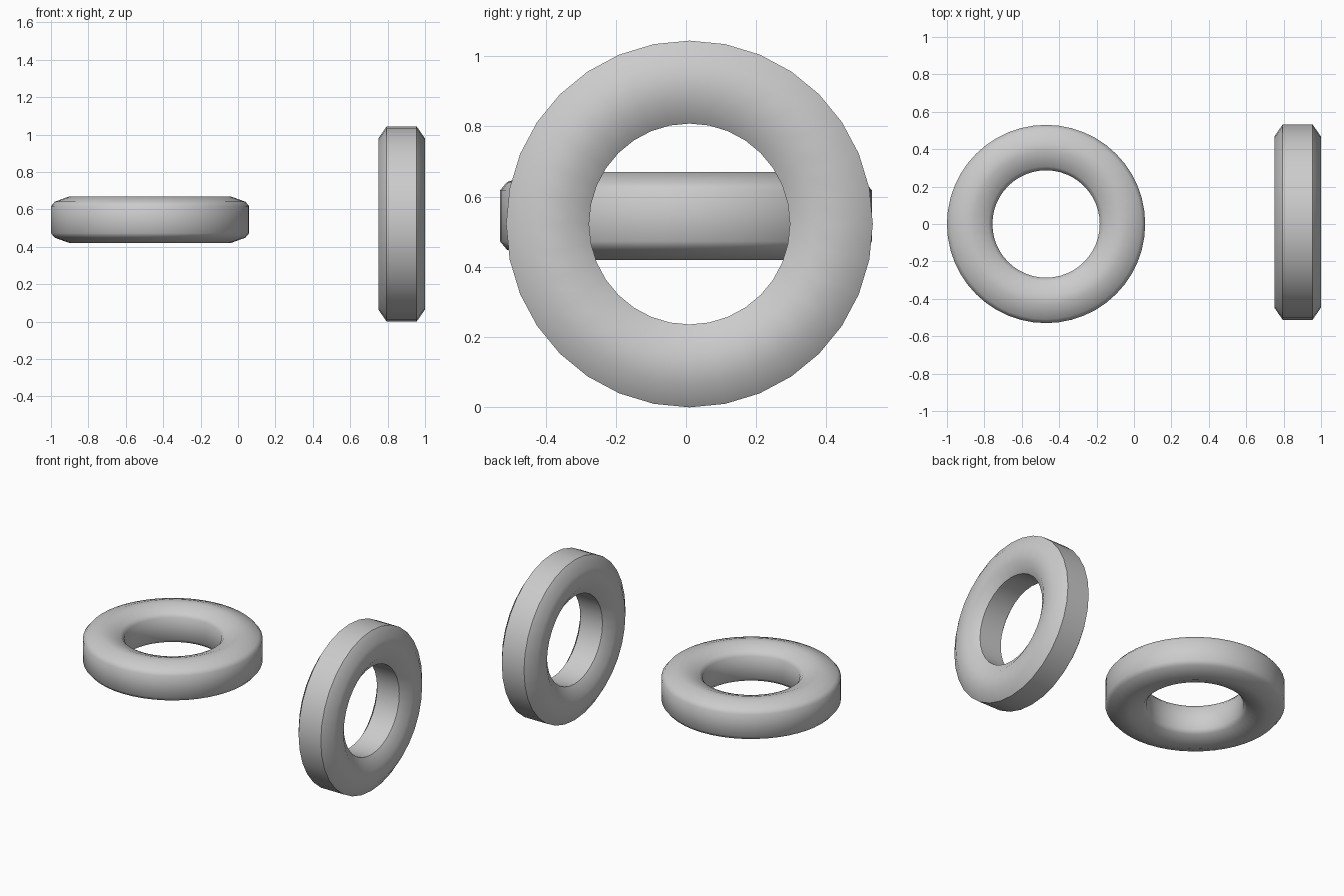
import bpy, bmesh, math
from mathutils import Matrix

if "Cube" in bpy.data.objects:
    bpy.data.objects.remove(bpy.data.objects["Cube"])


def ring(name, inner, outer, quarter, segments, location, turn, angle):
    """Lathe a mirrored ring section; quarter = (inset, half width) pairs."""
    outside = [(outer - d, h) for d, h in quarter]
    inside = [(inner + d, h) for d, h in reversed(quarter)]
    top = outside + inside
    profile = top + [(r, -h) for r, h in reversed(top)]

    bm = bmesh.new()
    loops = []
    for i in range(segments):
        a = 2 * math.pi * i / segments
        loops.append([bm.verts.new((r * math.cos(a), r * math.sin(a), h)) for r, h in profile])
    n = len(profile)
    for i in range(segments):
        p, q = loops[i], loops[(i + 1) % segments]
        for j in range(n):
            k = (j + 1) % n
            bm.faces.new((p[j], q[j], q[k], p[k]))
    bmesh.ops.transform(bm, matrix=Matrix.Rotation(turn, 4, 'Y'), verts=bm.verts)
    bmesh.ops.recalc_face_normals(bm, faces=bm.faces)
    mesh = bpy.data.meshes.new(name)
    bm.to_mesh(mesh)
    bm.free()

    obj = bpy.data.objects.new(name, mesh)
    obj.location = location
    bpy.context.collection.objects.link(obj)
    bpy.ops.object.select_all(action='DESELECT')
    obj.select_set(True)
    bpy.context.view_layer.objects.active = obj
    bpy.ops.object.shade_smooth_by_angle(angle=math.radians(angle))
    return obj


# Lying ring with softly rounded edges
ring("flat_ring", 0.287, 0.53, [(0, 0.072), (0.02, 0.096), (0.10, 0.125)],
     48, (-0.47, 0, 0.545), 0, 60)

# Upright ring with a crisp outer band and chamfered faces
ring("upright_ring", 0.286, 0.522, [(0, 0.08), (0.065, 0.125)],
     32, (0.875, 0.01, 0.522), math.pi / 2, 42)
